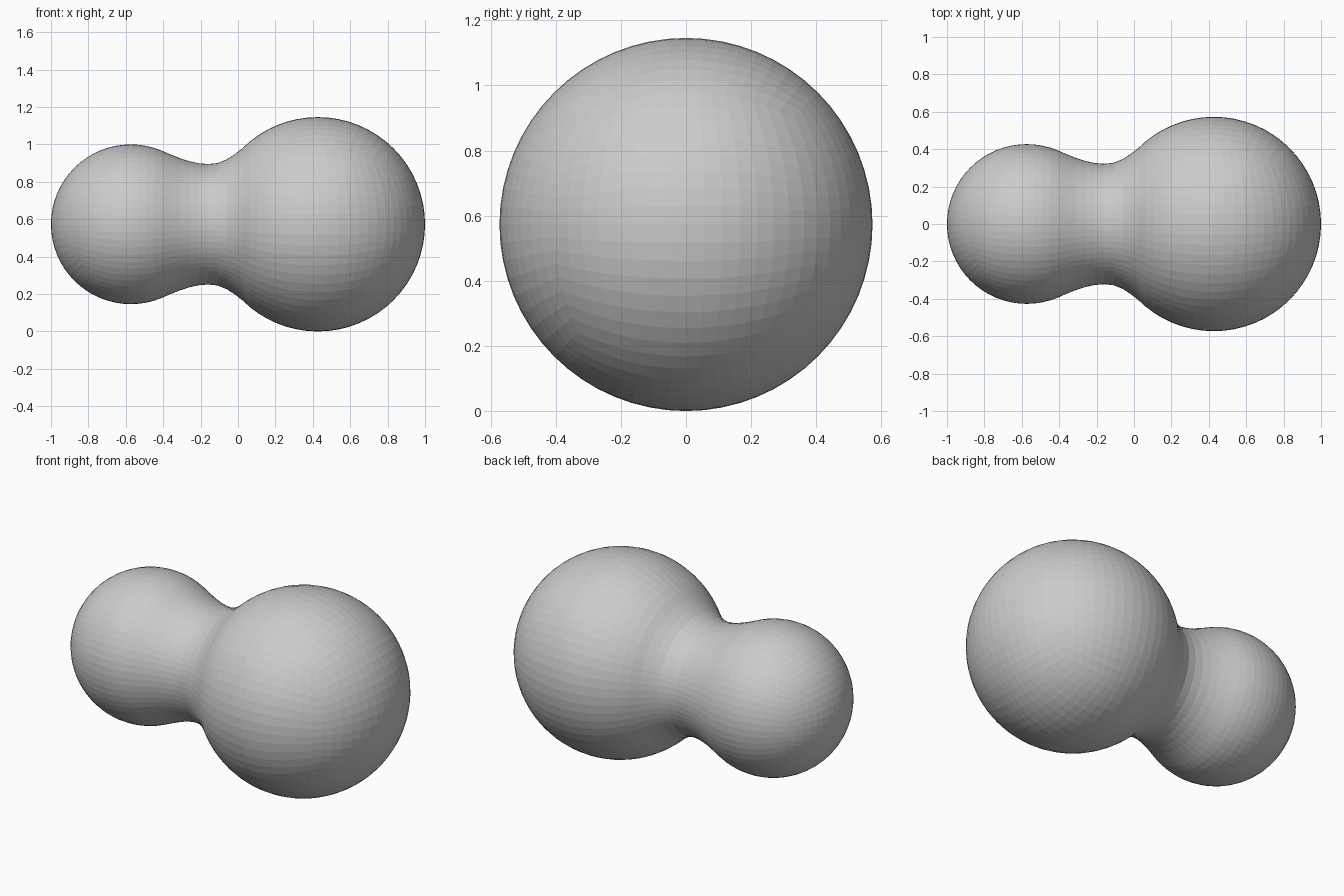
import bpy, bmesh
from math import sin, cos, tan, pi, radians
from mathutils import Vector

if "Cube" in bpy.data.objects:
    bpy.data.objects.remove(bpy.data.objects["Cube"])

SEGMENTS = 64
SMALL_X, SMALL_R = -0.573, 0.427
LARGE_X, LARGE_R = 0.427, 0.573
AXIS_Z = LARGE_R

grey = bpy.data.materials.new("plain grey")
grey.use_nodes = True
grey.diffuse_color = (0.6, 0.6, 0.6, 1)
grey.node_tree.nodes["Principled BSDF"].inputs["Base Color"].default_value = (0.6, 0.6, 0.6, 1)


def add_half_ball(target, centre_x, radius, side):
    """Quad half ball that bulges toward side (+1 or -1) along x."""
    bm = bmesh.new()
    bmesh.ops.create_cube(bm, size=2)
    bmesh.ops.subdivide_edges(bm, edges=bm.edges[:], cuts=SEGMENTS // 4 - 1, use_grid_fill=True)
    bmesh.ops.delete(bm, geom=[v for v in bm.verts if v.co.x * side < -0.001], context='VERTS')
    for v in bm.verts:
        even = Vector([tan(c * pi / 4) for c in v.co])
        v.co = even.normalized() * radius + Vector((centre_x, 0, AXIS_Z))
    part = bpy.data.meshes.new("half_ball")
    bm.to_mesh(part)
    bm.free()
    target.from_mesh(part)
    bpy.data.meshes.remove(part)


def ball_arc(centre_x, radius, side, steps):
    angles = [radians(5.625 * k) for k in range(steps)]
    return [(centre_x + side * radius * sin(a), radius * cos(a)) for a in angles]


body = bmesh.new()
add_half_ball(body, SMALL_X, SMALL_R, -1)
add_half_ball(body, LARGE_X, LARGE_R, 1)

# Waist profile between the two ball equators, turned about the x axis
neck = [(-0.36, 0.373), (-0.31, 0.353), (-0.26, 0.337), (-0.21, 0.326),
        (-0.16, 0.322), (-0.11, 0.327), (-0.06, 0.347), (-0.02, 0.373)]
profile = ball_arc(SMALL_X, SMALL_R, 1, 5) + neck + ball_arc(LARGE_X, LARGE_R, -1, 9)[::-1]
turns = [2 * pi * k / SEGMENTS for k in range(SEGMENTS)]
rings = [[body.verts.new((x, r * cos(a), AXIS_Z + r * sin(a))) for a in turns] for x, r in profile]
for a, b in zip(rings, rings[1:]):
    for i in range(SEGMENTS):
        j = (i + 1) % SEGMENTS
        body.faces.new((a[i], a[j], b[j], b[i]))

bmesh.ops.remove_doubles(body, verts=body.verts[:], dist=0.001)
bmesh.ops.recalc_face_normals(body, faces=body.faces[:])
mesh = bpy.data.meshes.new("blended_balls")
body.to_mesh(mesh)
body.free()
mesh.materials.append(grey)
bpy.context.collection.objects.link(bpy.data.objects.new("blended_balls", mesh))
